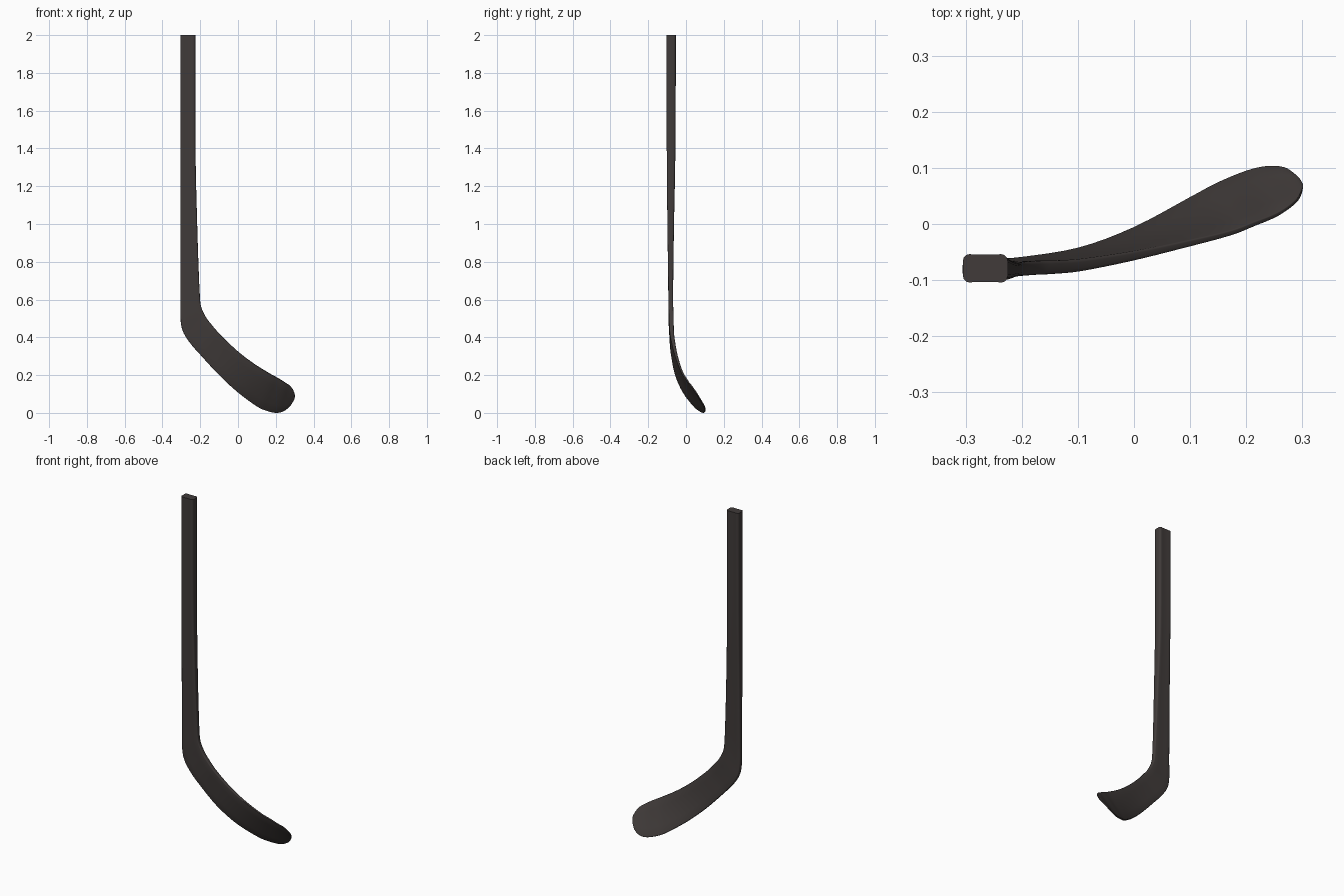
import bpy, bmesh, math
from mathutils import Vector

if "Cube" in bpy.data.objects:
    bpy.data.objects.remove(bpy.data.objects["Cube"])

# Stations along the stick: (heel/lower edge xyz), (upper edge xyz), thickness
STATIONS = [
    ((-.305, -.079, 2.00), (-.225, -.079, 2.00), .051),
    ((-.305, -.079, 1.40), (-.225, -.079, 1.40), .046),
    ((-.305, -.081, 1.00), (-.216, -.081, 1.00), .035),
    ((-.305, -.081, .78), (-.209, -.081, .78), .029),
    ((-.305, -.081, .60), (-.203, -.081, .64), .025),
    ((-.304, -.080, .49), (-.196, -.080, .565), .025),
    ((-.289, -.077, .425), (-.170, -.078, .507), .025),
    ((-.250, -.074, .365), (-.140, -.077, .467), .024),
    ((-.200, -.069, .308), (-.090, -.073, .410), .022),
    ((-.100, -.050, .200), (.000, -.057, .325), .017),
    ((.000, -.011, .108), (.085, -.038, .260), .013),
    ((.100, .044, .035), (.170, -.017, .207), .010),
    ((.150, .071, .012), (.215, .000, .182), .009),
    ((.200, .092, .001), (.250, .014, .160), .008),
    ((.237, .101, .008), (.275, .029, .143), .007),
    ((.268, .099, .029), (.292, .044, .121), .007),
    ((.287, .087, .053), (.300, .060, .098), .006),
    ((.296, .077, .067), (.301, .068, .084), .005),
]


def spline(rows, steps):
    """Catmull-Rom through rows of numbers."""
    out = []
    n = len(rows)
    for i in range(n - 1):
        p0, p1, p2, p3 = (rows[min(max(i + k, 0), n - 1)] for k in (-1, 0, 1, 2))
        for s in range(steps):
            t = s / steps
            out.append([.5 * (2 * b + (c - a) * t + (2 * a - 5 * b + 4 * c - d) * t * t
                              + (3 * b - a - 3 * c + d) * t ** 3)
                        for a, b, c, d in zip(p0, p1, p2, p3)])
    out.append(list(rows[-1]))
    return out


def section(width, thick):
    """Rounded rectangle with slightly hollow broad sides."""
    hw, ht = width / 2, thick / 2
    r = min(thick * .24, hw * .45)
    pts = []
    for k, (sx, sy) in enumerate(((1, 1), (-1, 1), (-1, -1), (1, -1))):
        for j in range(4):
            a = math.radians(90 * k + 30 * j)
            pts.append((sx * (hw - r) + r * math.cos(a), sy * (ht - r) + r * math.sin(a)))
        if k in (0, 2):
            pts += [(sx * f * hw, sy * ht * .95) for f in (.5, 0, -.5)]
    return pts


# Loft the shaft and blade as one continuous skin
rows = spline([list(a) + list(b) + [t] for a, b, t in STATIONS], 4)
low = [Vector(r[0:3]) for r in rows]
high = [Vector(r[3:6]) for r in rows]
mid = [(a + b) / 2 for a, b in zip(low, high)]
bm = bmesh.new()
rings = []
for i, r in enumerate(rows):
    across = high[i] - low[i]
    tangent = mid[min(i + 1, len(mid) - 1)] - mid[max(i - 1, 0)]
    normal = across.cross(tangent).normalized()
    u = across.normalized()
    rings.append([bm.verts.new(mid[i] + u * x + normal * y)
                  for x, y in section(across.length, r[6])])
for a, b in zip(rings, rings[1:]):
    for j in range(len(a)):
        k = (j + 1) % len(a)
        bm.faces.new((a[j], a[k], b[k], b[j]))
bm.faces.new(rings[0])
bm.faces.new(rings[-1])
bmesh.ops.recalc_face_normals(bm, faces=bm.faces)

# Rest the blade on the ground
lowest = min(v.co.z for v in bm.verts)
for v in bm.verts:
    v.co.z -= lowest * max(0, 1 - v.co.z / 2)

mesh = bpy.data.meshes.new("hockey_stick")
bm.to_mesh(mesh)
bm.free()
stick = bpy.data.objects.new("hockey_stick", mesh)
bpy.context.collection.objects.link(stick)

mat = bpy.data.materials.new("dark charcoal")
mat.diffuse_color = (.052, .044, .042, 1)
mat.use_nodes = True
mat.node_tree.nodes["Principled BSDF"].inputs["Base Color"].default_value = mat.diffuse_color
mesh.materials.append(mat)

bpy.context.view_layer.objects.active = stick
stick.select_set(True)
bpy.ops.object.shade_smooth_by_angle(angle=math.radians(40))
